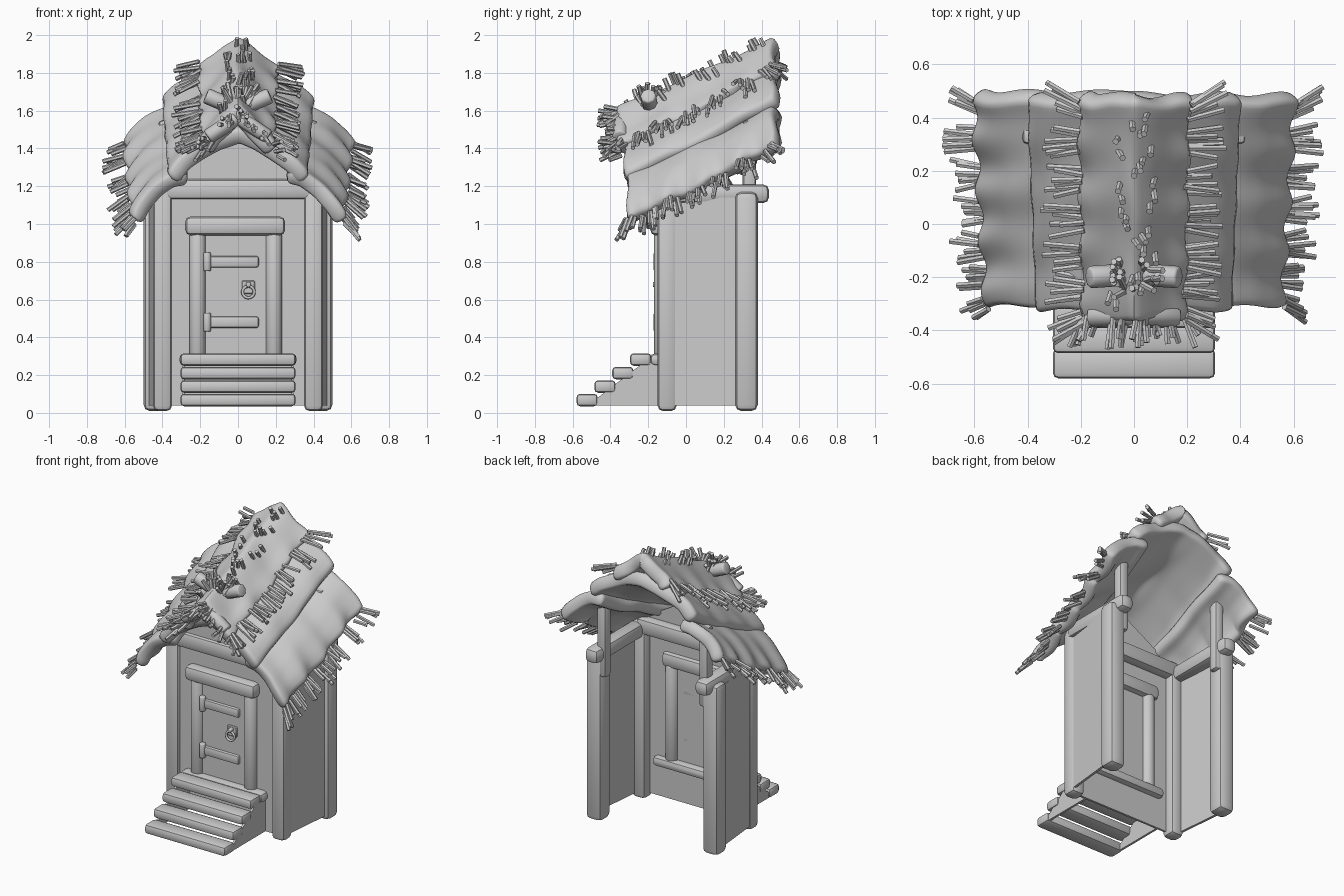
import bpy, bmesh, math, random
from mathutils import Vector, Matrix

if "Cube" in bpy.data.objects:
    bpy.data.objects.remove(bpy.data.objects["Cube"])
random.seed(4)
TAU = math.tau


def finish(name, bm, angle=40):
    me = bpy.data.meshes.new(name)
    bm.normal_update()
    bm.to_mesh(me)
    bm.free()
    ob = bpy.data.objects.new(name, me)
    bpy.context.collection.objects.link(ob)
    bpy.ops.object.select_all(action='DESELECT')
    bpy.context.view_layer.objects.active = ob
    ob.select_set(True)
    bpy.ops.object.shade_smooth_by_angle(angle=math.radians(angle))
    return ob


def box(name, x, y, z, bev=0.0, seg=2):
    """Box from (min, max) pairs, with rounded edges."""
    bm = bmesh.new()
    c = [(a + b) / 2 for a, b in (x, y, z)]
    s = [b - a for a, b in (x, y, z)]
    bmesh.ops.create_cube(bm, size=1, matrix=Matrix.Translation(c) @ Matrix.Diagonal((*s, 1)))
    if bev:
        bmesh.ops.bevel(bm, geom=bm.edges[:], offset=bev, segments=seg, affect='EDGES', profile=0.5)
    return finish(name, bm)


def rod(bm, a, b, r, sides=6):
    a, b = Vector(a), Vector(b)
    d = b - a
    m = Matrix.Translation((a + b) / 2) @ d.to_track_quat('Z', 'Y').to_matrix().to_4x4()
    bmesh.ops.create_cone(bm, cap_ends=True, segments=sides, radius1=r, radius2=r,
                          depth=d.length, matrix=m)


def log(name, a, b, r, bev=0.015, sides=10):
    """Round timber with softened ends."""
    bm = bmesh.new()
    rod(bm, a, b, r, sides)
    rims = [e for f in bm.faces if len(f.verts) == sides for e in f.edges]
    bmesh.ops.bevel(bm, geom=list(set(rims)), offset=bev, segments=2, affect='EDGES', profile=0.5)
    return finish(name, bm, 50)


def prism(name, pts, axis, lo, hi):
    """Extrude a flat outline along x, y or z."""
    bm = bmesh.new()
    put = {'x': lambda p, d: (d, p[0], p[1]), 'y': lambda p, d: (p[0], d, p[1]),
           'z': lambda p, d: (p[0], p[1], d)}[axis]
    f = bm.faces.new([bm.verts.new(put(p, lo)) for p in pts])
    r = bmesh.ops.extrude_face_region(bm, geom=[f])
    mv = [v for v in r['geom'] if isinstance(v, bmesh.types.BMVert)]
    bmesh.ops.translate(bm, verts=mv, vec=Vector(put((0, 0), hi - lo)))
    bmesh.ops.recalc_face_normals(bm, faces=bm.faces[:])
    return finish(name, bm, 30)


# Corner posts, splayed side walls, side beams and back roof props
for s, tag in ((-1, 'left'), (1, 'right')):
    def sx(a, b): return tuple(sorted((s * a, s * b)))
    box(f'front_post_{tag}', sx(.35, .45), (-.15, -.05), (0.01, 1.22), .028)
    box(f'back_post_{tag}', sx(.38, .50), (.26, .38), (0.01, 1.17), .033)
    prism(f'side_wall_{tag}', [(s * .42, -.08), (s * .437, -.08), (s * .475, .30), (s * .458, .30)],
          'z', .04, 1.14)
    box(f'side_beam_{tag}', sx(.365, .465), (-.10, .44), (1.11, 1.21), .033)
    box(f'roof_prop_{tag}', sx(.35, .42), (.30, .37), (1.0, 1.55), .02)
box('front_beam', (-.42, .42), (-.15, -.05), (1.13, 1.24), .03)

# Front wall with doorway and gable
prism('front_wall', [(-.38, .04), (-.18, .04), (-.18, .96), (.15, .96), (.15, .04), (.38, .04),
                     (.38, 1.24), (0, 1.46), (-.38, 1.24)], 'y', -.125, -.11)
box('wall_below_door', (-.18, .15), (-.125, -.11), (.04, .30))

# Door, frame and ironwork
box('door', (-.18, .15), (-.135, -.12), (.30, .96))
log('door_jamb_left', (-.215, -.125, .30), (-.215, -.125, .96), .045)
log('door_jamb_right', (.19, -.125, .30), (.19, -.125, .96), .045)
box('door_lintel', (-.28, .25), (-.19, -.08), (.94, 1.04), .03)
for z, tag in ((.80, 'upper'), (.48, 'lower')):
    box(f'hinge_strap_{tag}', (-.16, .11), (-.155, -.12), (z - .03, z + .03), .012)
    log(f'hinge_pin_{tag}', (-.163, -.15, z - .05), (-.163, -.15, z + .05), .021, .008)
box('handle_plate', (.02, .09), (-.145, -.13), (.63, .70), .005, 1)
log('handle_knob', (.055, -.13, .68), (.055, -.175, .68), .014, .004)
bpy.ops.mesh.primitive_torus_add(major_radius=.031, minor_radius=.008, major_segments=20,
                                 minor_segments=8, location=(.055, -.162, .64),
                                 rotation=(math.pi / 2, 0, 0))
bpy.context.object.name = 'handle_ring'
bpy.ops.object.shade_smooth()

# Steps, sill and stringers
for i in range(4):
    y, z = -.58 + i * .0945, .035 + i * .0715
    box(f'step_{i + 1}', (-.305, .305), (y, y + .113), (z, z + .066), .02)
box('door_sill', (-.31, .31), (-.19, -.07), (.25, .315), .025)
for s, tag in ((-1, 'left'), (1, 'right')):
    x = sorted((s * .28, s * .295))
    prism(f'stringer_{tag}', [(-.52, .04), (-.11, .04), (-.11, .30), (-.22, .27)], 'x', *x)

# Thatch layers: half profiles (x, z at the front), y range, scallop depth
LAYERS = {
    'top': ([(0, 1.64), (.06, 1.59), (.13, 1.515), (.18, 1.47), (.215, 1.425)], -.37, .46, .012),
    'middle': ([(0, 1.50), (.12, 1.465), (.24, 1.40), (.33, 1.345), (.405, 1.26)], -.335, .465, .003),
    'lower': ([(.28, 1.275), (.38, 1.255), (.48, 1.19), (.56, 1.10), (.60, 1.02)], -.32, .465, .018),
}


def thatch(layer, t, v, side):
    """Point on a layer: t from ridge to eave, v from front to back."""
    prof, y0, y1, scallop = LAYERS[layer]
    k = min(int(t * 4), 3)
    f = t * 4 - k
    x, z = (prof[k][i] * (1 - f) + prof[k + 1][i] * f for i in (0, 1))
    y = y0 + (y1 - y0) * v
    wave = math.sin(v * 4.2 * TAU + side * .7)
    x = x * (.95 + .08 * v) + scallop * t ** 3 * wave
    z += .41 * (y + .33) + v * v * (.03 + .06 * t)
    z += .008 * math.sin(v * 2.1 * TAU + 4 * t + side) + .6 * scallop * t * wave
    y += .008 * math.sin(t * 9 + side) * (2 * v - 1)
    return Vector((side * x, y, z))


def thatch_sheet(name, layer, path, thick):
    bm = bmesh.new()
    rows = [[bm.verts.new(thatch(layer, t, j / 28, s)) for s, t in path] for j in range(29)]
    for a, b in zip(rows, rows[1:]):
        for i in range(len(path) - 1):
            bm.faces.new((a[i], a[i + 1], b[i + 1], b[i]))
    ob = finish(name, bm, 80)
    m = ob.modifiers.new('thick', 'SOLIDIFY')
    m.thickness, m.offset = thick, -1
    m = ob.modifiers.new('soft', 'SUBSURF')
    m.levels = m.render_levels = 1


half = [i / 8 for i in range(1, 9)]
full = [(-1, t) for t in half[::-1]] + [(1, 0)] + [(1, t) for t in half]
thatch_sheet('top_thatch', 'top', full, .09)
thatch_sheet('middle_thatch', 'middle', full, .09)
thatch_sheet('lower_thatch_left', 'lower', [(-1, t) for t in [0] + half][::-1], .085)
thatch_sheet('lower_thatch_right', 'lower', [(1, t) for t in [0] + half], .085)


def jit(a): return random.uniform(-a, a)


# Straw bunches along the eaves: inset, lift, slope, extra slope at front, length
for layer, lift, drop, steep, length in (('lower', -.03, -.45, .75, .105), ('top', .0, -.33, .1, .13)):
    bm = bmesh.new()
    for s in (-1, 1):
        for c in (.02, .16, .30, .47, .64, .81, .97):
            fan = (c - .5) * 1.1 if c in (.02, .97) else 0
            for k in range(6):
                v = min(max(c + (k - 2.5) * .018 + jit(.008), .01), .99)
                p = thatch(layer, .95, v, s) + Vector((-s * .01, 0, lift + jit(.02)))
                d = Vector((s, fan + (k - 2.5) * .06 + jit(.1),
                            drop - steep * (1 - c) ** 2 + jit(.22))).normalized()
                rod(bm, p, p + d * (length + jit(.03)), .012)
    finish(f'{layer}_eave_straw', bm, 30)

# Fringe on the front of the top layer
bm = bmesh.new()
for k in range(34):
    s, t = (-1, 1)[k % 2], random.uniform(0, 1)
    p = thatch('top', t, .03, s) + Vector((0, 0, -.04 + jit(.035)))
    d = Vector((s * t * .5 + jit(.25), -1, jit(.5) - .2)).normalized()
    rod(bm, p, p + d * (.10 + jit(.025)), .012)
finish('front_fringe_straw', bm, 30)

# Loose straw standing along the ridge
bm = bmesh.new()
for k in range(30):
    v = .12 + .83 * k / 29
    p = thatch('top', random.uniform(0, .35), v, random.choice((-1, 1))) - Vector((0, 0, .025))
    d = Vector((jit(.35), -.6 + jit(.2), 1)).normalized()
    rod(bm, p, p + d * (.07 + jit(.02)), .0125)
finish('ridge_straw', bm, 30)

# Tied bundles crossing the ridge near the front
for s, tag in ((-1, 'left'), (1, 'right')):
    log(f'ridge_bundle_{tag}', (s * .03, -.19, 1.62), (s * .17, -.20, 1.68), .042, .01, 8)
    log(f'gable_bundle_{tag}', (s * .01, -.34, 1.56), (s * .16, -.35, 1.46), .04, .01, 8)
bm = bmesh.new()
for k in range(24):
    p = Vector((jit(.06), -.20 + jit(.05), 1.63 + jit(.02)))
    d = Vector((p.x * 9 + jit(.3), jit(.6), .9)).normalized()
    rod(bm, p, p + d * (.09 + jit(.03)), .0125)
finish('ridge_knot_straw', bm, 30)
